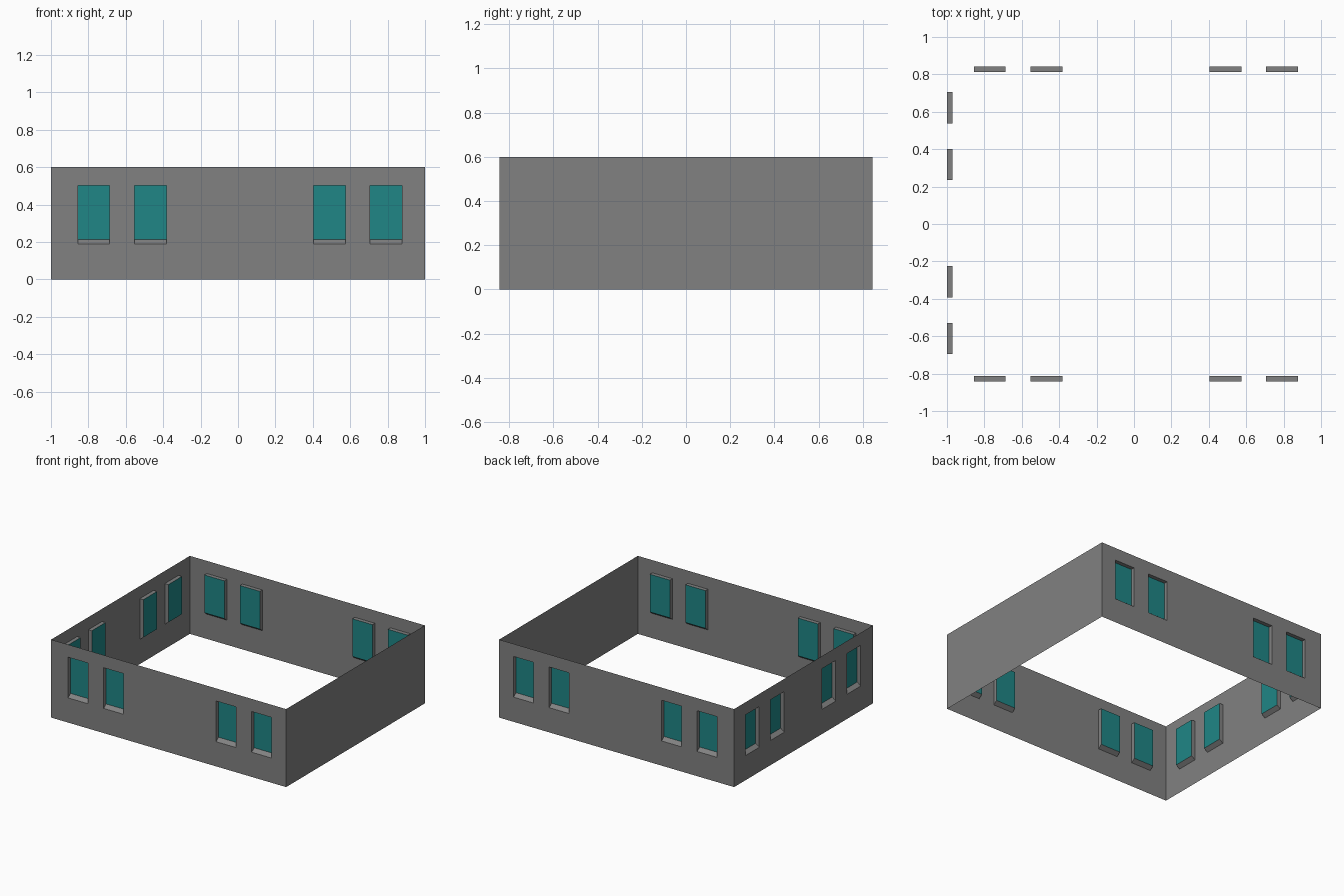
import bpy, bmesh
from mathutils import Vector

if "Cube" in bpy.data.objects:
    bpy.data.objects.remove(bpy.data.objects["Cube"])

HALF_X, HALF_Y, HEIGHT = 1.0, 0.843, 0.6
SILL_OUT, SILL_IN, HEAD = 0.19, 0.213, 0.503   # sloping sill and window head
RECESS = 0.03


def make_material(name, color):
    material = bpy.data.materials.new(name)
    material.diffuse_color = color
    material.use_nodes = True
    material.node_tree.nodes["Principled BSDF"].inputs["Base Color"].default_value = material.diffuse_color
    return material


teal = make_material("teal_glass", (0.014, 0.24, 0.24, 1))
dark_grey = make_material("dark_grey_wall", (0.22, 0.22, 0.22, 1))


def add_object(name, bm, material):
    bmesh.ops.remove_doubles(bm, verts=bm.verts, dist=1e-5)
    mesh = bpy.data.meshes.new(name)
    bm.to_mesh(mesh)
    bm.free()
    mesh.materials.append(material)
    bpy.context.collection.objects.link(bpy.data.objects.new(name, mesh))


def build_wall(name, start, end, windows=()):
    """Thin wall; windows are (from, to) distances along it from start."""
    start, end = Vector((*start, 0)), Vector((*end, 0))
    along = (end - start).normalized()
    inward = Vector((-along.y, along.x, 0))
    length = (end - start).length

    def face(bm, points):
        bm.faces.new([bm.verts.new(start + along * u + inward * d + Vector((0, 0, z)))
                      for u, z, d in points])

    def rect(u0, u1, z0, z1, d=0.0):
        return [(u0, z0, d), (u1, z0, d), (u1, z1, d), (u0, z1, d)]

    wall, glass = bmesh.new(), bmesh.new()
    # wall sheet around the openings
    us = [0.0] + sorted(u for w in windows for u in w) + [length]
    zs = [0.0, SILL_OUT, HEAD, HEIGHT] if windows else [0.0, HEIGHT]
    for i in range(len(us) - 1):
        for j in range(len(zs) - 1):
            if not (i % 2 == 1 and j == 1):
                face(wall, rect(us[i], us[i + 1], zs[j], zs[j + 1]))
    # sill, jambs, head and glass of each opening
    for u0, u1 in windows:
        outer = rect(u0, u1, SILL_OUT, HEAD)
        inner = rect(u0, u1, SILL_IN, HEAD, RECESS)
        for k in range(4):
            n = (k + 1) % 4
            face(wall, [outer[k], outer[n], inner[n], inner[k]])
        face(glass, inner)
    add_object(name + "_wall", wall, dark_grey)
    if windows:
        add_object(name + "_window_glass", glass, teal)
    else:
        glass.free()


# window positions along x (front and back) and y (left)
long_x = [(-0.856, -0.686), (-0.553, -0.383), (0.404, 0.574), (0.707, 0.877)]
left_y = [(-0.696, -0.528), (-0.392, -0.224), (0.234, 0.402), (0.538, 0.706)]

build_wall("front", (-HALF_X, -HALF_Y), (HALF_X, -HALF_Y),
           [(a + HALF_X, b + HALF_X) for a, b in long_x])
build_wall("right", (HALF_X, -HALF_Y), (HALF_X, HALF_Y))
build_wall("back", (HALF_X, HALF_Y), (-HALF_X, HALF_Y),
           [(HALF_X - b, HALF_X - a) for a, b in long_x])
build_wall("left", (-HALF_X, HALF_Y), (-HALF_X, -HALF_Y),
           [(HALF_Y - b, HALF_Y - a) for a, b in left_y])
